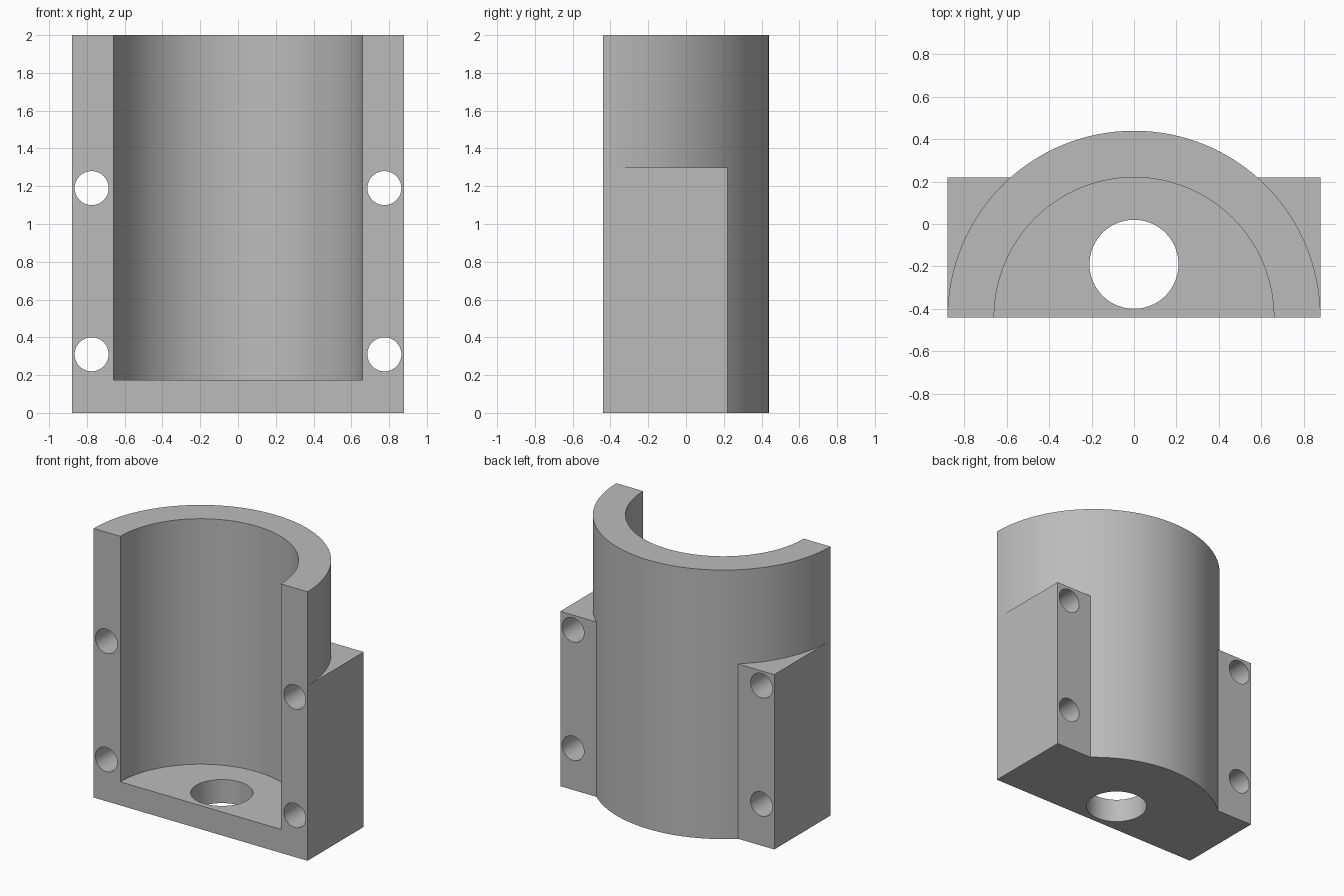
import bpy, bmesh, math
from mathutils import Matrix

if "Cube" in bpy.data.objects:
    bpy.data.objects.remove(bpy.data.objects["Cube"])

R_OUT, R_IN, FRONT = 0.88, 0.66, -0.44
FLOOR, BLOCK_TOP, TOP = 0.175, 1.30, 2.0

grey = bpy.data.materials.new("plain grey")
grey.diffuse_color = (0.5, 0.5, 0.5, 1)
grey.use_nodes = True
grey.node_tree.nodes["Principled BSDF"].inputs["Base Color"].default_value = grey.diffuse_color


def prism(name, outline, z0, z1):
    """Solid made by extruding an outline in the ground plane."""
    bm = bmesh.new()
    face = bm.faces.new([bm.verts.new((x, y, z0)) for x, y in outline])
    top = bmesh.ops.extrude_face_region(bm, geom=[face])["geom"]
    verts = [v for v in top if isinstance(v, bmesh.types.BMVert)]
    bmesh.ops.translate(bm, verts=verts, vec=(0, 0, z1 - z0))
    bmesh.ops.recalc_face_normals(bm, faces=bm.faces)
    mesh = bpy.data.meshes.new(name)
    bm.to_mesh(mesh)
    bm.free()
    mesh.materials.append(grey)
    obj = bpy.data.objects.new(name, mesh)
    bpy.context.collection.objects.link(obj)
    return obj


def arc(radius, cy, steps, sweep):
    n = steps if sweep > 6 else steps + 1
    return [(radius * math.cos(sweep * i / steps),
             cy + radius * math.sin(sweep * i / steps)) for i in range(n)]


def combine(target, tool, operation):
    mod = target.modifiers.new(tool.name, 'BOOLEAN')
    mod.operation, mod.solver, mod.object = operation, 'EXACT', tool
    bpy.context.view_layer.objects.active = target
    bpy.ops.object.modifier_apply(modifier=mod.name)
    bpy.data.objects.remove(tool, do_unlink=True)


# Half-round shell joined to the rectangular mounting block
holder = prism("half_round_holder", arc(R_OUT, FRONT, 64, math.pi), 0, TOP)
block = prism("mounting_block", [(-R_OUT, FRONT), (R_OUT, FRONT),
                                 (R_OUT, 0.22), (-R_OUT, 0.22)], 0, BLOCK_TOP)
combine(holder, block, 'UNION')

# Main bore above the floor, and the drain hole through the floor
combine(holder, prism("bore", arc(R_IN, FRONT, 128, math.tau), FLOOR, TOP + 0.2), 'DIFFERENCE')
combine(holder, prism("floor_hole", arc(0.21, -0.19, 64, math.tau), -0.2, 0.5), 'DIFFERENCE')

# Four bolt holes running front to back
for x in (-0.775, 0.775):
    for z in (0.31, 1.19):
        bolt = prism("bolt_hole", arc(0.09, 0, 48, math.tau), -1, 1)
        bolt.data.transform(Matrix.Translation((x, 0, z)) @ Matrix.Rotation(math.pi / 2, 4, 'X'))
        combine(holder, bolt, 'DIFFERENCE')

# Smooth curved walls, crisp edges
bpy.ops.object.select_all(action='DESELECT')
holder.select_set(True)
bpy.context.view_layer.objects.active = holder
bpy.ops.object.shade_smooth_by_angle(angle=math.radians(30))
